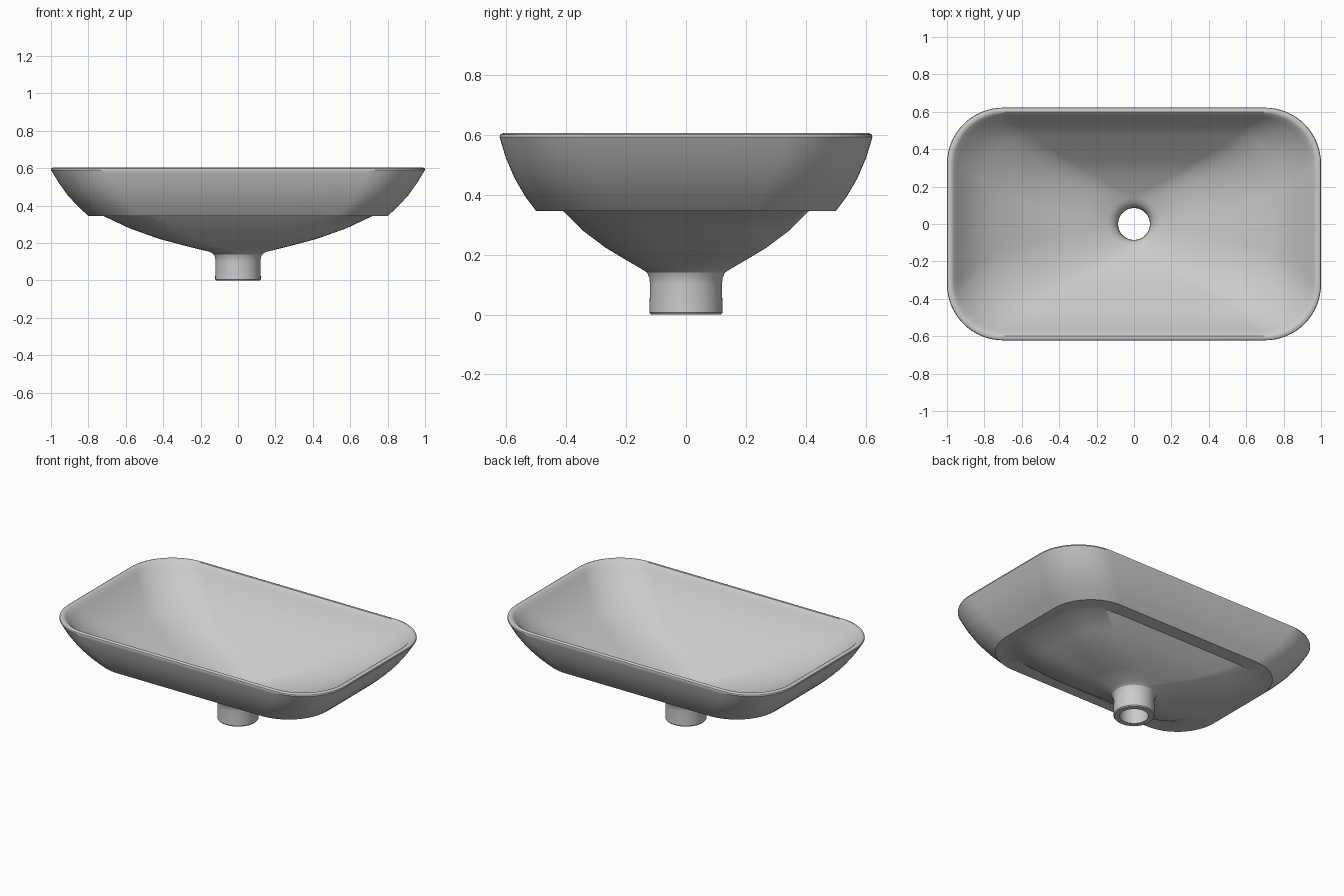
import bpy
import bmesh
from math import cos, sin, pi, radians

cube = bpy.data.objects.get("Cube")
if cube:
    bpy.data.objects.remove(cube, do_unlink=True)

CORNER_STEPS = 16
STRAIGHT_STEPS = 4

ceramic = bpy.data.materials.new("grey ceramic")
ceramic.use_nodes = True
colour = (0.6, 0.6, 0.6, 1)
ceramic.diffuse_color = colour
ceramic.node_tree.nodes["Principled BSDF"].inputs["Base Color"].default_value = colour


def rounded_ring(hx, hy, r, z):
    """Rounded rectangle; becomes a circle when both half sizes equal r."""
    pts = []
    for k, (sx, sy) in enumerate([(1, 1), (-1, 1), (-1, -1), (1, -1)]):
        for i in range(CORNER_STEPS + 1):
            a = (k + i / CORNER_STEPS) * pi / 2
            pts.append((sx * (hx - r) + r * cos(a), sy * (hy - r) + r * sin(a), z))
    # Subdivide the four straight sides
    ring = []
    for i, p in enumerate(pts):
        ring.append(p)
        if i % (CORNER_STEPS + 1) == CORNER_STEPS:
            q = pts[(i + 1) % len(pts)]
            for s in range(1, STRAIGHT_STEPS):
                t = s / STRAIGHT_STEPS
                ring.append(tuple(u + (v - u) * t for u, v in zip(p, q)))
    return ring


def circle(r, z):
    return (r, r, r, z)


# Cross-sections as half width, half depth, corner radius, height
outer_wall = [(0.80, 0.50, 0.28, 0.345), (0.855, 0.537, 0.285, 0.395),
              (0.91, 0.572, 0.29, 0.455), (0.96, 0.602, 0.295, 0.525),
              (0.992, 0.618, 0.3, 0.578)]
rim = [(1.0, 0.622, 0.3, 0.592), (0.998, 0.62, 0.3, 0.6),
       (0.988, 0.61, 0.292, 0.605), (0.975, 0.598, 0.284, 0.604),
       (0.965, 0.589, 0.278, 0.597)]
inner_wall = [(0.945, 0.573, 0.275, 0.572), (0.89, 0.53, 0.275, 0.506),
              (0.81, 0.47, 0.272, 0.44), (0.725, 0.407, 0.27, 0.388)]
floor = [(0.58, 0.34, 0.24, 0.316), (0.42, 0.265, 0.2, 0.26),
         (0.27, 0.195, 0.165, 0.217), circle(0.14, 0.187)]
drain = [circle(0.115, 0.175), circle(0.096, 0.158), circle(0.087, 0.135),
         circle(0.085, 0.11), circle(0.085, 0.0)]
pipe = [circle(0.117, 0.0), circle(0.122, 0.006), circle(0.12, 0.10),
        circle(0.122, 0.122), circle(0.13, 0.14), circle(0.15, 0.153)]
underside = [(0.27, 0.2, 0.165, 0.182), (0.42, 0.267, 0.2, 0.222),
             (0.58, 0.343, 0.24, 0.279), (0.72, 0.41, 0.27, 0.345)]

# Loft the sections into one closed shell, the last joining the first
sections = outer_wall + rim + inner_wall + floor + drain + pipe + underside
bm = bmesh.new()
rings = [[bm.verts.new(p) for p in rounded_ring(*s)] for s in sections]
for a, b in zip(rings, rings[1:] + rings[:1]):
    n = len(a)
    for i in range(n):
        j = (i + 1) % n
        bm.faces.new((a[i], a[j], b[j], b[i]))
bmesh.ops.remove_doubles(bm, verts=bm.verts, dist=0.0001)
bmesh.ops.recalc_face_normals(bm, faces=bm.faces)

mesh = bpy.data.meshes.new("wash_basin")
bm.to_mesh(mesh)
bm.free()
mesh.materials.append(ceramic)
basin = bpy.data.objects.new("wash_basin", mesh)
bpy.context.collection.objects.link(basin)

# Smooth ceramic with crisp foot edges
bpy.ops.object.select_all(action="DESELECT")
basin.select_set(True)
bpy.context.view_layer.objects.active = basin
bpy.ops.object.shade_smooth_by_angle(angle=radians(32))
